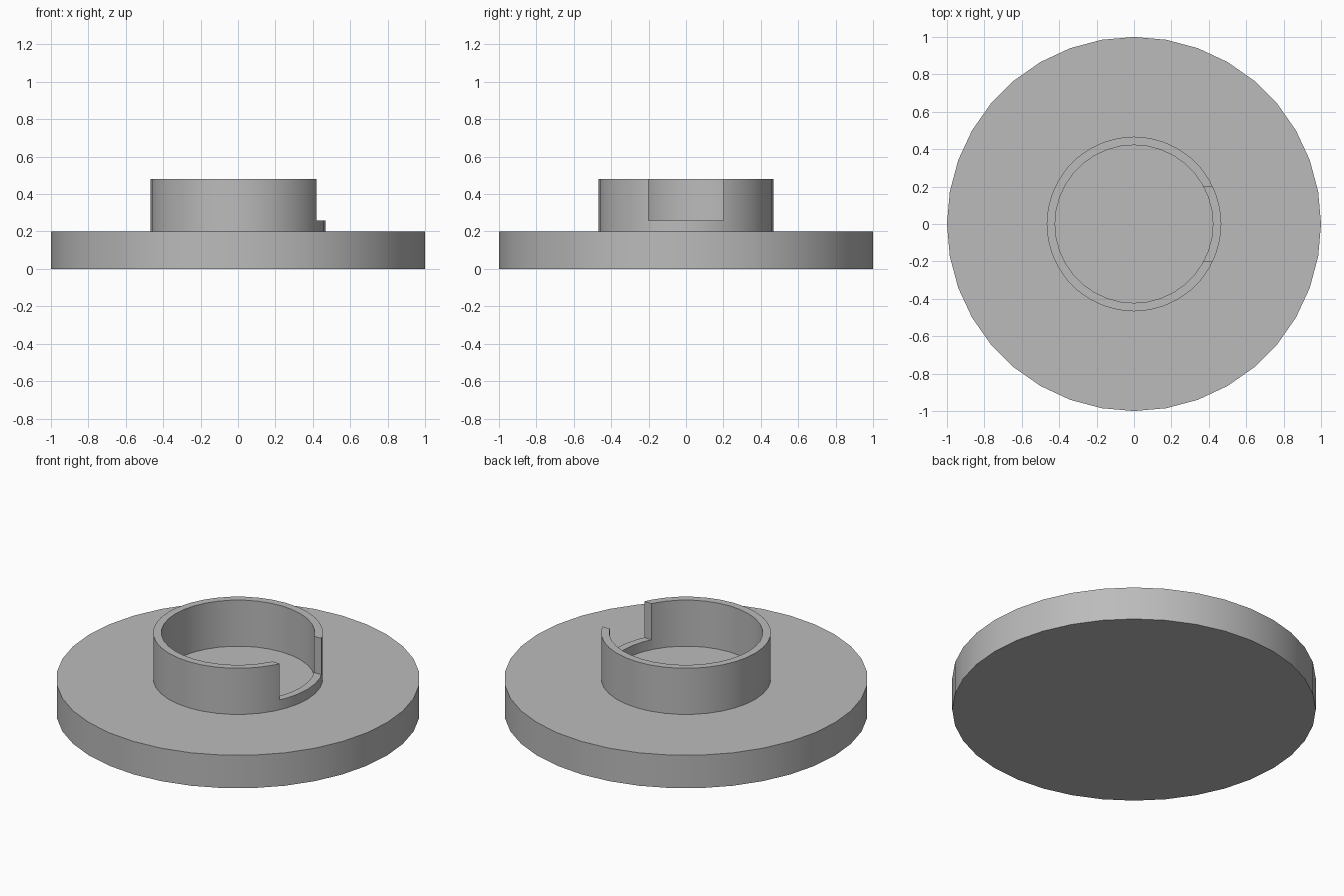
import bpy
import math

cube = bpy.data.objects.get("Cube")
if cube:
    bpy.data.objects.remove(cube, do_unlink=True)

SIDES = 36
BASE_TOP, RIM_TOP, NOTCH_FLOOR = 0.2, 0.48, 0.26
OUTER, INNER = 0.467, 0.422

grey = bpy.data.materials.new("plain grey")
grey.use_nodes = True
colour = (0.5, 0.5, 0.5, 1)
grey.diffuse_color = colour
grey.node_tree.nodes["Principled BSDF"].inputs["Base Color"].default_value = colour


def cylinder(name, radius, bottom, top):
    bpy.ops.mesh.primitive_cylinder_add(
        vertices=SIDES, radius=radius, depth=top - bottom,
        location=(0, 0, (bottom + top) / 2))
    obj = bpy.context.object
    obj.name = name
    obj.data.materials.append(grey)
    return obj


def cut(target, cutter):
    mod = target.modifiers.new("cut", 'BOOLEAN')
    mod.operation = 'DIFFERENCE'
    mod.solver = 'EXACT'
    mod.object = cutter
    bpy.context.view_layer.objects.active = target
    bpy.ops.object.modifier_apply(modifier=mod.name)
    bpy.data.objects.remove(cutter, do_unlink=True)


def smooth(obj):
    bpy.ops.object.select_all(action='DESELECT')
    obj.select_set(True)
    bpy.context.view_layer.objects.active = obj
    bpy.ops.object.shade_smooth_by_angle(angle=math.radians(30))


# Round base plate
base = cylinder("base_disc", 1.0, 0, BASE_TOP)

# Thin collar standing on the plate
collar = cylinder("collar", OUTER, BASE_TOP, RIM_TOP)
cut(collar, cylinder("bore_cutter", INNER, BASE_TOP - 0.1, RIM_TOP + 0.1))

# Notch through the left wall, leaving a low sill
bpy.ops.mesh.primitive_cube_add(size=1, location=(0.5, 0, NOTCH_FLOOR + 0.25))
notch = bpy.context.object
notch.name = "notch_cutter"
notch.scale = (0.6, 0.4, 0.5)
notch.data.materials.append(grey)
bpy.context.view_layer.update()
cut(collar, notch)

for part in (base, collar):
    smooth(part)
